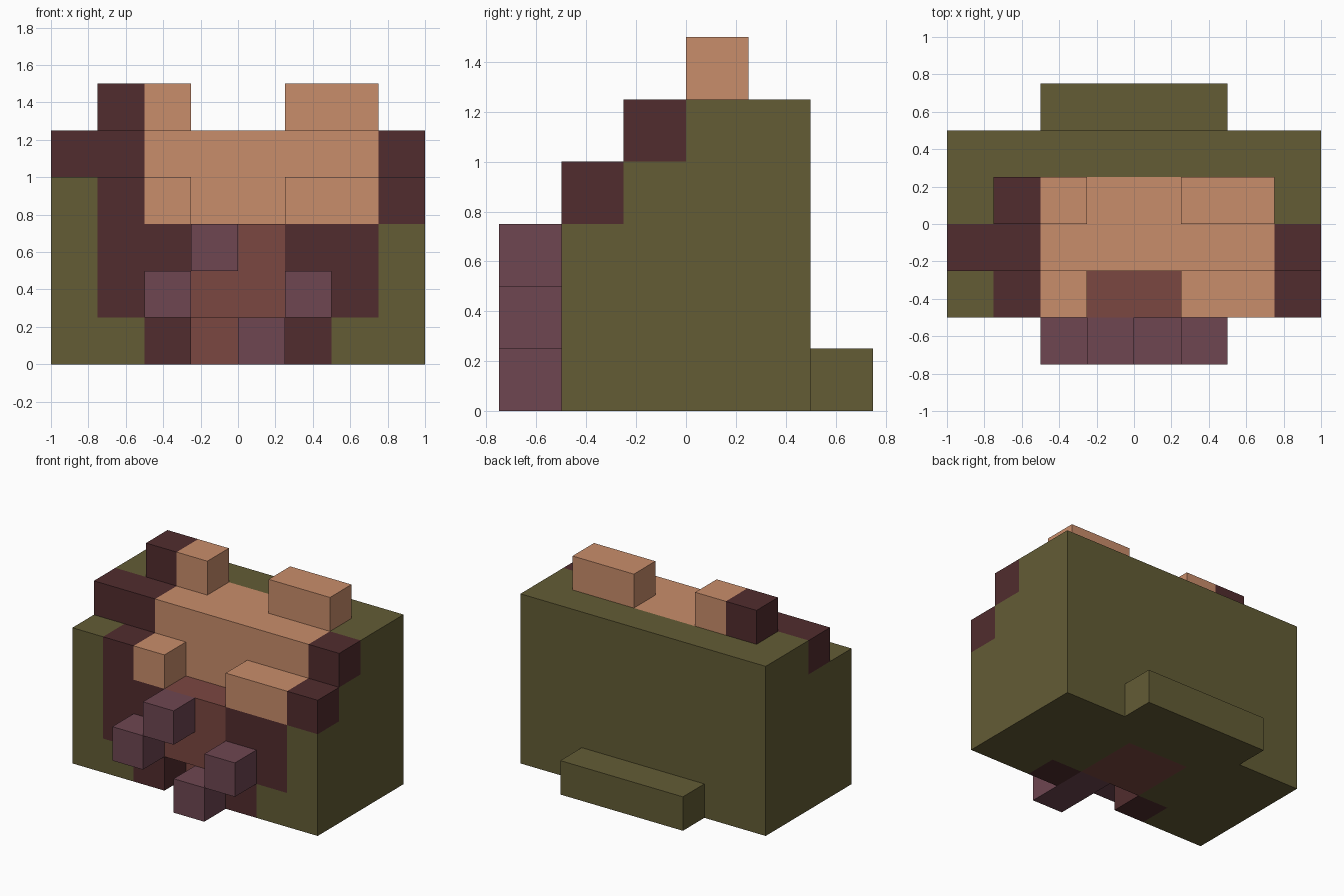
import bpy, bmesh, math
from mathutils import Vector

if "Cube" in bpy.data.objects:
    bpy.data.objects.remove(bpy.data.objects["Cube"])

CELL = 0.25
ORIGIN = Vector((-1.0, -0.75, 0.0))


def material(name, hex_code):
    def lin(c):
        c /= 255
        return c / 12.92 if c <= 0.04045 else ((c + 0.055) / 1.055) ** 2.4
    m = bpy.data.materials.new(name)
    m.diffuse_color = (*[lin(int(hex_code[i:i + 2], 16)) for i in (0, 2, 4)], 1)
    m.use_nodes = True
    m.node_tree.nodes["Principled BSDF"].inputs["Base Color"].default_value = m.diffuse_color
    return m


MATS = {
    "olive": material("olive green", "635C35"),
    "peach": material("peach", "C98D6B"),
    "maroon": material("dark maroon", "512C2E"),
    "brown": material("red brown", "7B4741"),
    "purple": material("dusty purple", "6E4651"),
}

cells = {}    # grid cell -> part name
colours = {}  # part name -> colour


def block(part, colour, xs, ys, zs):
    """Fill (or repaint) a box of grid cells; each range includes both ends. part=None carves."""
    for x in range(xs[0], xs[1] + 1):
        for y in range(ys[0], ys[1] + 1):
            for z in range(zs[0], zs[1] + 1):
                if part is None:
                    cells.pop((x, y, z), None)
                else:
                    cells[x, y, z] = part
    if part:
        colours[part] = colour


# Stepped body and rear ledge
block("body", "olive", (0, 7), (1, 4), (0, 3))
block("body", "olive", (0, 7), (2, 4), (4, 4))
block("rear_ledge", "olive", (2, 5), (5, 5), (0, 0))

# Upper face: brow, muzzle corners and top lumps
block("brow", "peach", (2, 6), (2, 2), (4, 4))
block("brow", "peach", (3, 4), (2, 2), (3, 3))
block("brow", "peach", (2, 6), (3, 3), (4, 4))
for side, x0, x1 in (("left", 2, 2), ("right", 5, 6)):
    block("upper_cheek_" + side, "peach", (x0, x1), (1, 1), (3, 3))
    block("top_lump_" + side, "peach", (x0, x1), (3, 3), (5, 5))

# Dark border around the face
block("brow_border_left", "maroon", (0, 1), (2, 2), (4, 4))
block("brow_border_right", "maroon", (7, 7), (2, 2), (4, 4))
block("top_lump_border", "maroon", (1, 1), (3, 3), (5, 5))
block("cheek_border_left", "maroon", (1, 1), (1, 1), (3, 3))
block("cheek_border_right", "maroon", (7, 7), (1, 1), (3, 3))
for outer, inner in ((1, 2), (6, 5)):
    block("lower_border", "maroon", (outer, outer), (1, 1), (1, 2))
    block("lower_border", "maroon", (inner, inner), (1, 1), (0, 2))

# Brown centre, open above and at the lower left
block("face_centre", "brown", (3, 4), (1, 1), (1, 2))
block("face_centre", "brown", (3, 4), (2, 3), (0, 0))
block(None, None, (3, 4), (1, 1), (3, 3))
block(None, None, (3, 3), (1, 1), (0, 0))

# Protruding front studs
for n, (x, z) in enumerate(((3, 2), (2, 1), (5, 1))):
    block(f"front_stud_{n + 1}", "purple", (x, x), (0, 0), (z, z))
block("front_stud_low", "purple", (4, 4), (0, 1), (0, 0))


def build(part):
    """Make one part from the outward faces of its cells."""
    bm = bmesh.new()
    for cell in [c for c, p in cells.items() if p == part]:
        centre = ORIGIN + (Vector(cell) + Vector((0.5, 0.5, 0.5))) * CELL
        for axis in range(3):
            for sign in (-1, 1):
                near = list(cell)
                near[axis] += sign
                if tuple(near) in cells:
                    continue
                n, u = Vector((0, 0, 0)), Vector((0, 0, 0))
                n[axis] = sign
                u[(axis + 1) % 3] = 1
                v = n.cross(u)
                bm.faces.new([bm.verts.new(centre + (n + u * a + v * b) * CELL / 2)
                              for a, b in ((-1, -1), (1, -1), (1, 1), (-1, 1))])
    bmesh.ops.remove_doubles(bm, verts=bm.verts, dist=1e-4)
    mesh = bpy.data.meshes.new(part)
    bm.to_mesh(mesh)
    bm.free()
    mesh.materials.append(MATS[colours[part]])
    bpy.context.collection.objects.link(bpy.data.objects.new(part, mesh))


for part in colours:
    build(part)
